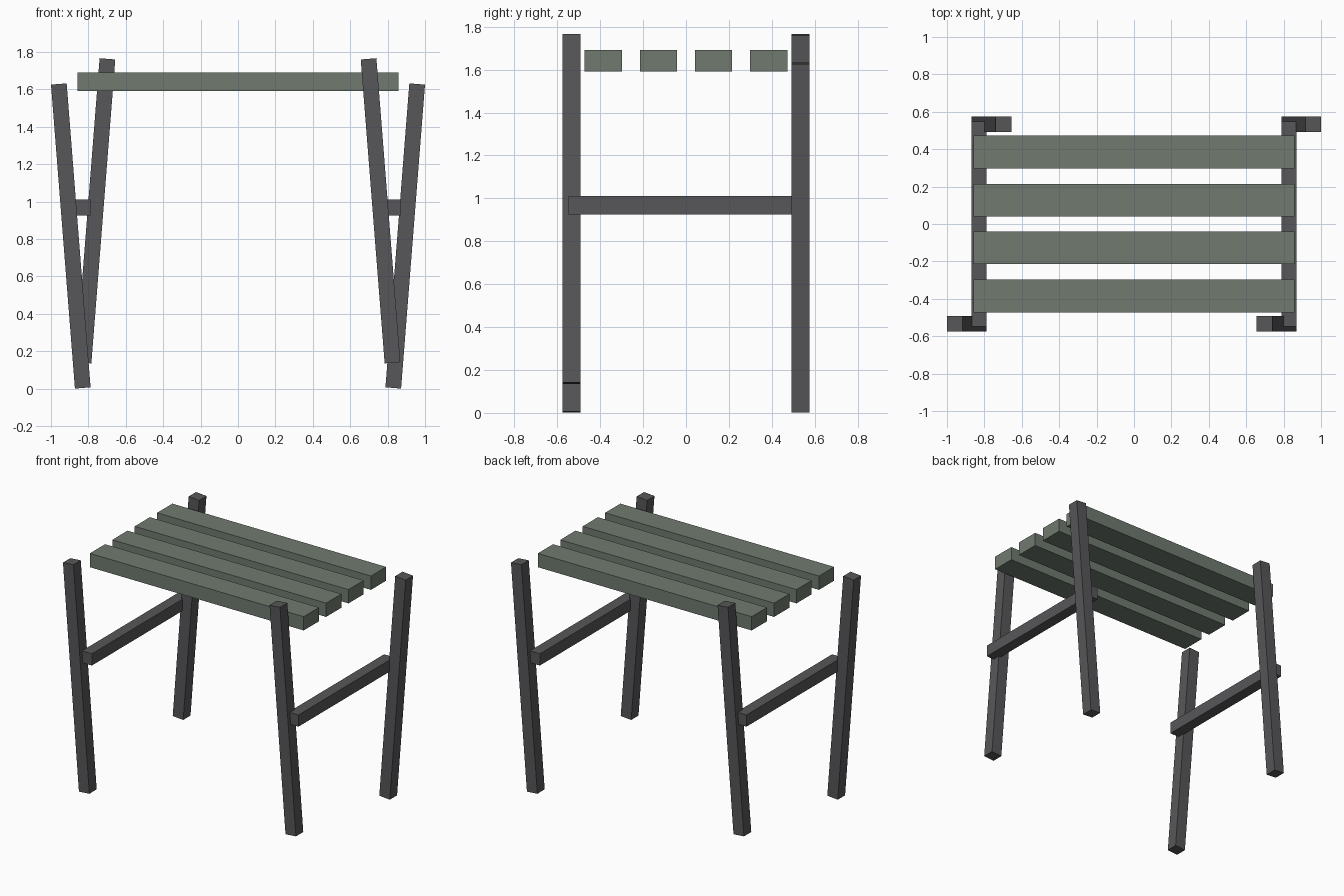
import bpy
from math import radians

if "Cube" in bpy.data.objects:
    bpy.data.objects.remove(bpy.data.objects["Cube"])


def material(name, colour):
    mat = bpy.data.materials.new(name)
    mat.diffuse_color = (*colour, 1)
    mat.use_nodes = True
    mat.node_tree.nodes["Principled BSDF"].inputs["Base Color"].default_value = mat.diffuse_color
    return mat


frame_mat = material("dark_grey", (0.095, 0.095, 0.10))
slat_mat = material("grey_green", (0.16, 0.195, 0.16))


def box(name, centre, size, mat, tilt=0):
    bpy.ops.mesh.primitive_cube_add(size=1, location=centre)
    ob = bpy.context.object
    ob.name = name
    ob.scale = size
    ob.rotation_euler.y = radians(tilt)
    ob.data.materials.append(mat)
    return ob


# Legs: diagonal pairs match, the outer pair stands lower than the inner pair
LEG = (0.084, 0.084, 1.63)
TILT = 4.5
for side, s in (("left", -1), ("right", 1)):
    box(f"{'front' if s < 0 else 'back'}_{side}_leg",
        (s * 0.894, s * 0.534, 0.8165), LEG, frame_mat, s * TILT)
    box(f"{'back' if s < 0 else 'front'}_{side}_leg",
        (s * 0.762, -s * 0.534, 0.951), LEG, frame_mat, -s * TILT)
    # Side stretcher joining the front and back legs
    box(f"{side}_stretcher", (s * 0.828, 0, 0.968),
        (0.08, 1.095, 0.085), frame_mat)

# Seat slats
for i, y in enumerate((-0.385, -0.128, 0.128, 0.385), 1):
    box(f"seat_slat_{i}", (0, y, 1.641), (1.714, 0.174, 0.1), slat_mat)
